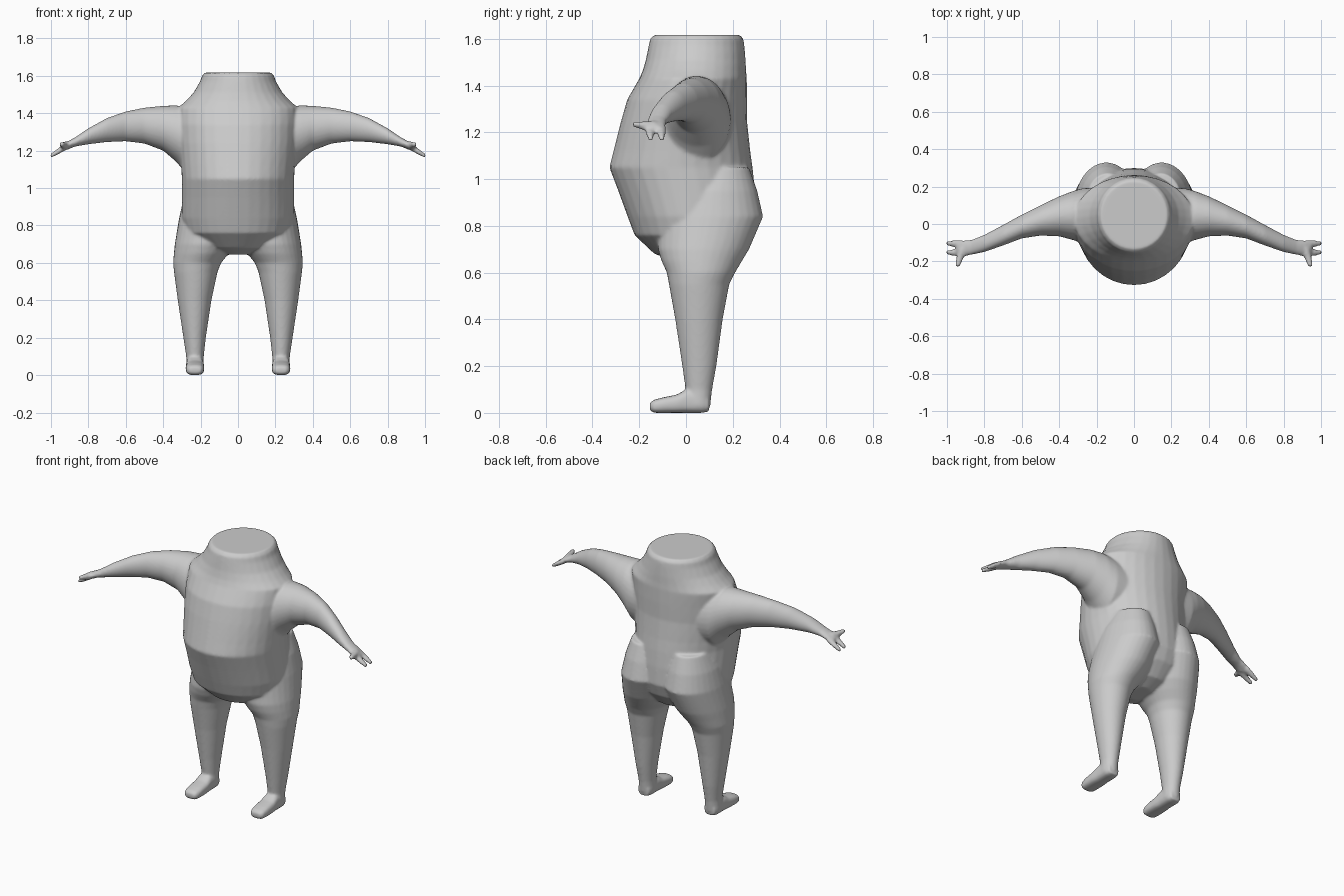
import bpy, bmesh, math

bm = bmesh.new()
SEG = 32


def loft(axis, rings, side=1, power=1.0):
    """Closed skin over ellipse rings (t, a0, a1, b0, b1) stacked along an axis; side=-1 mirrors x."""
    loops = []
    for t, a0, a1, b0, b1 in rings:
        loop = []
        for i in range(SEG):
            ang = 2 * math.pi * i / SEG
            c, s = math.cos(ang), math.sin(ang)
            c = math.copysign(abs(c) ** power, c)
            s = math.copysign(abs(s) ** power, s)
            p = [(a0 + a1) / 2 + c * (a1 - a0) / 2, (b0 + b1) / 2 + s * (b1 - b0) / 2]
            p.insert(axis, t)
            loop.append(bm.verts.new((p[0] * side, p[1], p[2])))
        loops.append(loop)
    for lo, hi in zip(loops, loops[1:]):
        for i in range(SEG):
            j = (i + 1) % SEG
            bm.faces.new((lo[i], lo[j], hi[j], hi[i]))
    bm.faces.new(loops[0][::-1])
    bm.faces.new(loops[-1])


# torso with flat neck top: z, half width, front y, back y
torso = [(0.645, 0.07, -0.03, 0.12), (0.68, 0.18, -0.135, 0.20), (0.76, 0.28, -0.22, 0.27),
         (0.84, 0.30, -0.25, 0.30), (0.95, 0.30, -0.29, 0.295), (1.05, 0.30, -0.328, 0.285),
         (1.12, 0.305, -0.31, 0.275), (1.24, 0.315, -0.28, 0.262), (1.34, 0.32, -0.252, 0.262),
         (1.43, 0.32, -0.20, 0.26), (1.465, 0.28, -0.185, 0.257), (1.51, 0.238, -0.172, 0.255),
         (1.57, 0.203, -0.160, 0.250), (1.60, 0.193, -0.153, 0.246), (1.617, 0.178, -0.135, 0.23)]
loft(2, [(z, -w, w, f, b) for z, w, f, b in torso])

# arm: x, front y, back y, bottom z, top z
arm = [(0.15, -0.08, 0.20, 1.06, 1.42), (0.28, -0.10, 0.19, 1.08, 1.435),
       (0.33, -0.085, 0.175, 1.14, 1.442), (0.40, -0.066, 0.148, 1.20, 1.44),
       (0.50, -0.062, 0.10, 1.238, 1.43), (0.60, -0.077, 0.05, 1.25, 1.41),
       (0.70, -0.115, -0.005, 1.246, 1.375), (0.80, -0.15, -0.058, 1.234, 1.32),
       (0.87, -0.165, -0.085, 1.222, 1.272), (0.92, -0.175, -0.088, 1.205, 1.245),
       (0.95, -0.165, -0.095, 1.195, 1.225)]
fingers = [[(0.92, -0.175, -0.13, 1.203, 1.238), (0.97, -0.170, -0.136, 1.175, 1.207),
            (1.003, -0.163, -0.14, 1.160, 1.183)],
           [(0.92, -0.13, -0.085, 1.203, 1.238), (0.97, -0.122, -0.088, 1.175, 1.207),
            (1.003, -0.115, -0.092, 1.160, 1.183)]]
thumb = [(-0.13, 0.885, 0.94, 1.205, 1.25), (-0.19, 0.915, 0.952, 1.212, 1.247),
         (-0.229, 0.932, 0.956, 1.225, 1.248)]

# leg: z, inner x, outer x, front y, back y
leg = [(0.01, 0.195, 0.265, 0.01, 0.09), (0.03, 0.183, 0.278, 0.0, 0.104),
       (0.10, 0.183, 0.277, -0.002, 0.112), (0.20, 0.172, 0.292, -0.016, 0.13),
       (0.40, 0.142, 0.322, -0.046, 0.157), (0.55, 0.11, 0.342, -0.073, 0.185),
       (0.60, 0.09, 0.347, -0.082, 0.21), (0.65, 0.05, 0.343, -0.105, 0.24),
       (0.70, 0.02, 0.338, -0.12, 0.27), (0.84, -0.02, 0.315, -0.12, 0.33),
       (0.95, 0.0, 0.29, -0.08, 0.305), (1.05, 0.03, 0.25, 0.0, 0.27)]

# foot: y, inner x, outer x, bottom z, top z
foot = [(-0.155, 0.20, 0.26, 0.012, 0.042), (-0.14, 0.185, 0.275, 0.0, 0.055),
        (-0.10, 0.18, 0.28, 0.0, 0.066), (-0.04, 0.18, 0.28, 0.0, 0.078),
        (0.0, 0.183, 0.277, 0.0, 0.10), (0.07, 0.184, 0.276, 0.0, 0.09),
        (0.098, 0.195, 0.265, 0.006, 0.07)]

for side in (-1, 1):
    loft(0, arm, side)
    for f in fingers:
        loft(0, f, side)
    loft(1, thumb, side)
    loft(2, leg, side)
    loft(1, foot, side, 0.7)

bmesh.ops.recalc_face_normals(bm, faces=bm.faces)
mesh = bpy.data.meshes.new("body")
bm.to_mesh(mesh)
bm.free()
body = bpy.data.objects.new("body", mesh)
bpy.context.collection.objects.link(body)

# fuse the parts into one skin and soften the joints
remesh = body.modifiers.new("fuse", 'REMESH')
remesh.mode = 'VOXEL'
remesh.voxel_size = 0.008
remesh.use_smooth_shade = True
smooth = body.modifiers.new("soften", 'SMOOTH')
smooth.factor = 0.5
smooth.iterations = 6
